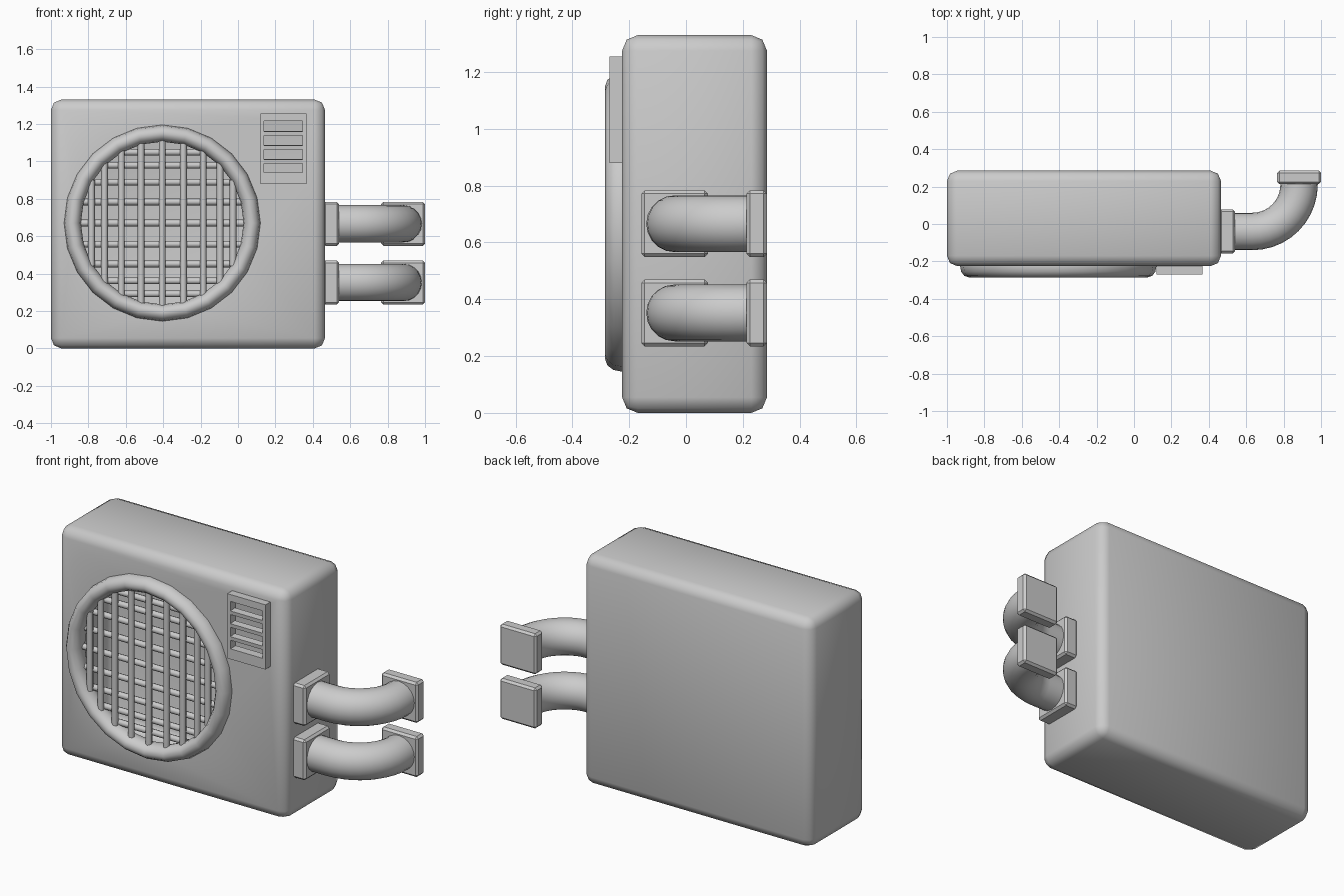
import bpy, bmesh
from math import sin, cos, pi, radians
from mathutils import Vector, Matrix

if "Cube" in bpy.data.objects:
    bpy.data.objects.remove(bpy.data.objects["Cube"])

FX, FZ = -0.405, 0.67          # fan centre
FRONT = -0.225                 # front panel plane


def finish(bm, name, angle=None, recalc=True):
    if recalc:
        bmesh.ops.recalc_face_normals(bm, faces=bm.faces[:])
    me = bpy.data.meshes.new(name)
    bm.to_mesh(me)
    bm.free()
    ob = bpy.data.objects.new(name, me)
    bpy.context.collection.objects.link(ob)
    if angle:
        bpy.ops.object.select_all(action='DESELECT')
        ob.select_set(True)
        bpy.context.view_layer.objects.active = ob
        bpy.ops.object.shade_smooth_by_angle(angle=radians(angle))
    return ob


def add_box(bm, lo, hi, bevel=0.0, segments=1, tilt=0.0):
    lo, hi = Vector(lo), Vector(hi)
    mat = (Matrix.Translation((lo + hi) / 2) @ Matrix.Rotation(tilt, 4, 'X')
           @ Matrix.Diagonal((*(hi - lo), 1)))
    vs = bmesh.ops.create_cube(bm, size=1, matrix=mat)['verts']
    if bevel:
        edges = list({e for v in vs for e in v.link_edges})
        bmesh.ops.bevel(bm, geom=edges, offset=bevel, segments=segments,
                        profile=0.5, affect='EDGES')


def loft(bm, rings, wrap=False):
    """Skin closed rings of points; cap the ends unless wrapped."""
    vr = [[bm.verts.new(p) for p in r] for r in rings]
    n = len(vr[0])
    pairs = list(zip(vr, vr[1:])) + ([(vr[-1], vr[0])] if wrap else [])
    for a, b in pairs:
        for i in range(n):
            j = (i + 1) % n
            bm.faces.new((a[i], a[j], b[j], b[i]))
    if not wrap:
        bm.faces.new(vr[0])
        bm.faces.new(vr[-1])


def circle_xz(r, y, n=24):
    return [(FX + r * cos(2 * pi * i / n), y, FZ + r * sin(2 * pi * i / n)) for i in range(n)]


def rect_xz(x0, x1, z0, z1, y):
    return [(x0, y, z0), (x1, y, z0), (x1, y, z1), (x0, y, z1)]


# Housing: hollow rounded shell with fan and vent openings in the front
bm = bmesh.new()
add_box(bm, (-1, FRONT, 0), (0.465, 0.285, 1.33), 0.055, 2)
front = min(bm.faces, key=lambda f: f.calc_center_median().y)
edges = list(front.edges)
bmesh.ops.delete(bm, geom=[front], context='FACES_ONLY')
for pts in (circle_xz(0.48, FRONT), rect_xz(0.13, 0.355, 0.91, 1.235, FRONT)):
    vs = [bm.verts.new(p) for p in pts]
    edges += [bm.edges.new((vs[i - 1], vs[i])) for i in range(len(vs))]
bmesh.ops.triangle_fill(bm, edges=edges, use_beauty=True, normal=(0, -1, 0))
bmesh.ops.recalc_face_normals(bm, faces=bm.faces[:])
back = max(bm.faces, key=lambda f: f.calc_center_median().y)
if back.normal.y < 0:
    bmesh.ops.reverse_faces(bm, faces=bm.faces[:])
finish(bm, "housing", 50, recalc=False)

# Fan ring
bm = bmesh.new()
loft(bm, [circle_xz(0.48 + 0.045 * cos(a), FRONT - 0.06 * sin(a))
          for a in [2 * pi * i / 12 for i in range(12)]], wrap=True)
finish(bm, "fan_ring", 40)

# Grille bars, spaced to meet the ring's corners
for name, vertical, y in (("grille_vertical_bars", True, -0.237),
                          ("grille_horizontal_bars", False, -0.212)):
    bm = bmesh.new()
    for k in range(-4, 5):
        off, half = 0.437 * sin(k * pi / 12), 0.46 * cos(k * pi / 12)
        if vertical:
            mat = Matrix.Translation((FX + off, y, FZ))
        else:
            mat = Matrix.Translation((FX, y, FZ + off)) @ Matrix.Rotation(pi / 2, 4, 'Y')
        bmesh.ops.create_cone(bm, cap_ends=True, segments=8, radius1=0.018,
                              radius2=0.018, depth=2 * half, matrix=mat)
    finish(bm, name, 50)

# Vent frame and slats
bm = bmesh.new()
outer, inner = (0.12, 0.365, 0.88, 1.255), (0.14, 0.345, 0.94, 1.215)
loft(bm, [rect_xz(*outer, FRONT + 0.005), rect_xz(*outer, -0.27),
          rect_xz(*inner, -0.27), rect_xz(*inner, FRONT + 0.005)], wrap=True)
finish(bm, "vent_frame")
bm = bmesh.new()
for z in (1.001, 1.076, 1.150):
    add_box(bm, (0.135, -0.268, z - 0.011), (0.35, -0.228, z + 0.011), tilt=radians(5))
finish(bm, "vent_slats")

# Two pipe elbows, each with a wall flange and an end flange
PY, R, BEND = -0.04, 0.1, 0.25
EX = 0.8825
for label, z in (("upper", 0.666), ("lower", 0.352)):
    path = [(0.5, PY, 0.0)]
    for i in range(11):
        a = i / 10 * pi / 2
        path.append((EX - BEND + BEND * sin(a), PY + BEND - BEND * cos(a), a))
    path.append((EX, 0.25, pi / 2))
    bm = bmesh.new()
    loft(bm, [[(x - sin(a) * R * cos(t), y + cos(a) * R * cos(t), z + R * sin(t))
               for t in [2 * pi * i / 20 for i in range(20)]] for x, y, a in path])
    finish(bm, label + "_pipe", 40)

    h = 0.1175
    bm = bmesh.new()
    add_box(bm, (0.455, PY - h, z - h), (0.54, PY + h, z + h), 0.012)
    finish(bm, label + "_wall_flange")
    bm = bmesh.new()
    add_box(bm, (EX - h, 0.213, z - h), (EX + h, 0.285, z + h), 0.012)
    finish(bm, label + "_end_flange")
